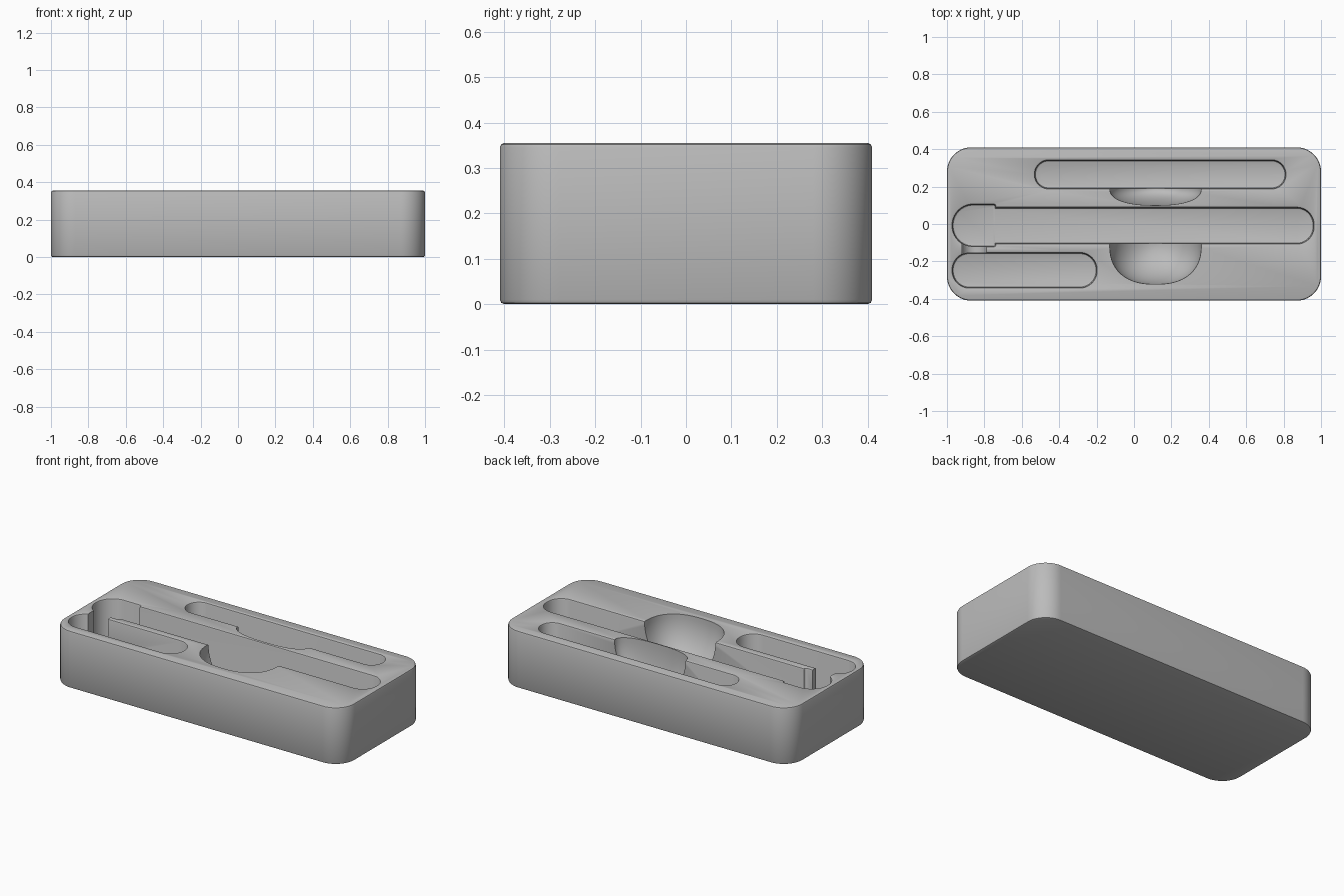
import bpy, bmesh, math
from mathutils import Matrix

if "Cube" in bpy.data.objects:
    bpy.data.objects.remove(bpy.data.objects["Cube"])

TOP = 0.355

grey = bpy.data.materials.new("plain grey")
grey.use_nodes = True
grey.diffuse_color = (0.5, 0.5, 0.5, 1)
grey.node_tree.nodes["Principled BSDF"].inputs["Base Color"].default_value = (0.5, 0.5, 0.5, 1)


def finish(name, bm):
    bmesh.ops.recalc_face_normals(bm, faces=bm.faces)
    mesh = bpy.data.meshes.new(name)
    bm.to_mesh(mesh)
    bm.free()
    mesh.materials.append(grey)
    obj = bpy.data.objects.new(name, mesh)
    bpy.context.collection.objects.link(obj)
    return obj


def outline(x0, x1, y0, y1, r_left, r_right, steps=14):
    """Rounded rectangle with separate left and right corner radii."""
    corners = [(x1 - r_right, y1 - r_right, r_right), (x0 + r_left, y1 - r_left, r_left),
               (x0 + r_left, y0 + r_left, r_left), (x1 - r_right, y0 + r_right, r_right)]
    points = []
    for i, (cx, cy, r) in enumerate(corners):
        for k in range(steps + 1):
            a = (i + k / steps) * math.pi / 2
            points.append((cx + r * math.cos(a), cy + r * math.sin(a)))
    return points


def loft(name, box, r_left, r_right, levels):
    """Stack outlines, each inset by an amount at a height."""
    x0, x1, y0, y1 = box
    bm = bmesh.new()
    rings = []
    for inset, z in levels:
        pts = outline(x0 + inset, x1 - inset, y0 + inset, y1 - inset,
                      r_left - inset, r_right - inset)
        rings.append([bm.verts.new((x, y, z)) for x, y in pts])
    for low, high in zip(rings, rings[1:]):
        for i in range(len(low)):
            j = (i + 1) % len(low)
            bm.faces.new((low[i], low[j], high[j], high[i]))
    bm.faces.new(rings[0])
    bm.faces.new(rings[-1])
    return finish(name, bm)


def pocket(name, box, r_left, r_right, floor):
    # softened floor edge, straight wall, slightly flared rim
    levels = [(0.01, floor), (0.003, floor + 0.003), (0, floor + 0.01), (0, TOP - 0.01),
              (-0.003, TOP - 0.003), (-0.01, TOP), (-0.01, TOP + 0.05)]
    return loft(name, box, r_left, r_right, levels)


def finger_scoop(name, x, y, rx, ry, depth, power=2.4):
    """Half bowl with a squarish rim, open towards its slot."""
    bm = bmesh.new()
    bmesh.ops.create_uvsphere(bm, u_segments=64, v_segments=32, radius=1)
    for v in bm.verts:
        r = math.hypot(v.co.x, v.co.y)
        if r > 1e-6:
            c, s = v.co.x / r, v.co.y / r
            k = (abs(c) ** power + abs(s) ** power) ** (-1 / power)
            v.co.x *= k
            v.co.y *= k
        if v.co.y > 0:
            v.co.y *= 0.5
        v.co = (x + v.co.x * rx, y + v.co.y * ry, TOP + v.co.z * depth)
    return finish(name, bm)


def wall_notch(name, x, y, radius, length, z):
    """Round-bottomed channel open at the top."""
    bm = bmesh.new()
    bmesh.ops.create_cone(bm, cap_ends=True, segments=32, radius1=radius, radius2=radius,
                          depth=length, matrix=Matrix.Rotation(math.pi / 2, 4, "X"))
    for v in bm.verts:
        if v.co.z > 0.001:
            v.co.z += 0.3
        v.co.x += x
        v.co.y += y
        v.co.z += z
    return finish(name, bm)


# main block with softened top and bottom edges
tray = loft("tray_body", (-1, 1, -0.41, 0.41), 0.13, 0.13,
            [(0.01, 0), (0.003, 0.003), (0, 0.01), (0, TOP - 0.01),
             (0.003, TOP - 0.003), (0.01, TOP)])

# slots, scoops and the notch joining two pockets
cutters = [
    pocket("back_slot", (-0.53, 0.81, 0.19, 0.34), 0.074, 0.074, 0.075),
    pocket("centre_slot", (-0.9, 0.96, -0.105, 0.087), 0.09, 0.09, 0.075),
    pocket("centre_slot_wide_end", (-0.97, -0.74, -0.12, 0.104), 0.11, 0.012, 0.072),
    pocket("front_pocket", (-0.97, -0.2, -0.34, -0.155), 0.09, 0.09, 0.075),
    finger_scoop("back_scoop", 0.115, 0.19, 0.245, 0.09, 0.27),
    finger_scoop("centre_scoop", 0.115, -0.11, 0.245, 0.212, 0.27),
    wall_notch("pocket_notch", -0.853, -0.13, 0.066, 0.12, 0.2),
]

bpy.context.view_layer.objects.active = tray
for cutter in cutters:
    cutter.hide_render = True
    mod = tray.modifiers.new(cutter.name, "BOOLEAN")
    mod.operation = "DIFFERENCE"
    mod.solver = "EXACT"
    mod.object = cutter
    bpy.ops.object.modifier_apply(modifier=mod.name)
    bpy.data.objects.remove(cutter)

bpy.ops.object.select_all(action="DESELECT")
tray.select_set(True)
bpy.ops.object.shade_smooth_by_angle(angle=math.radians(30))
